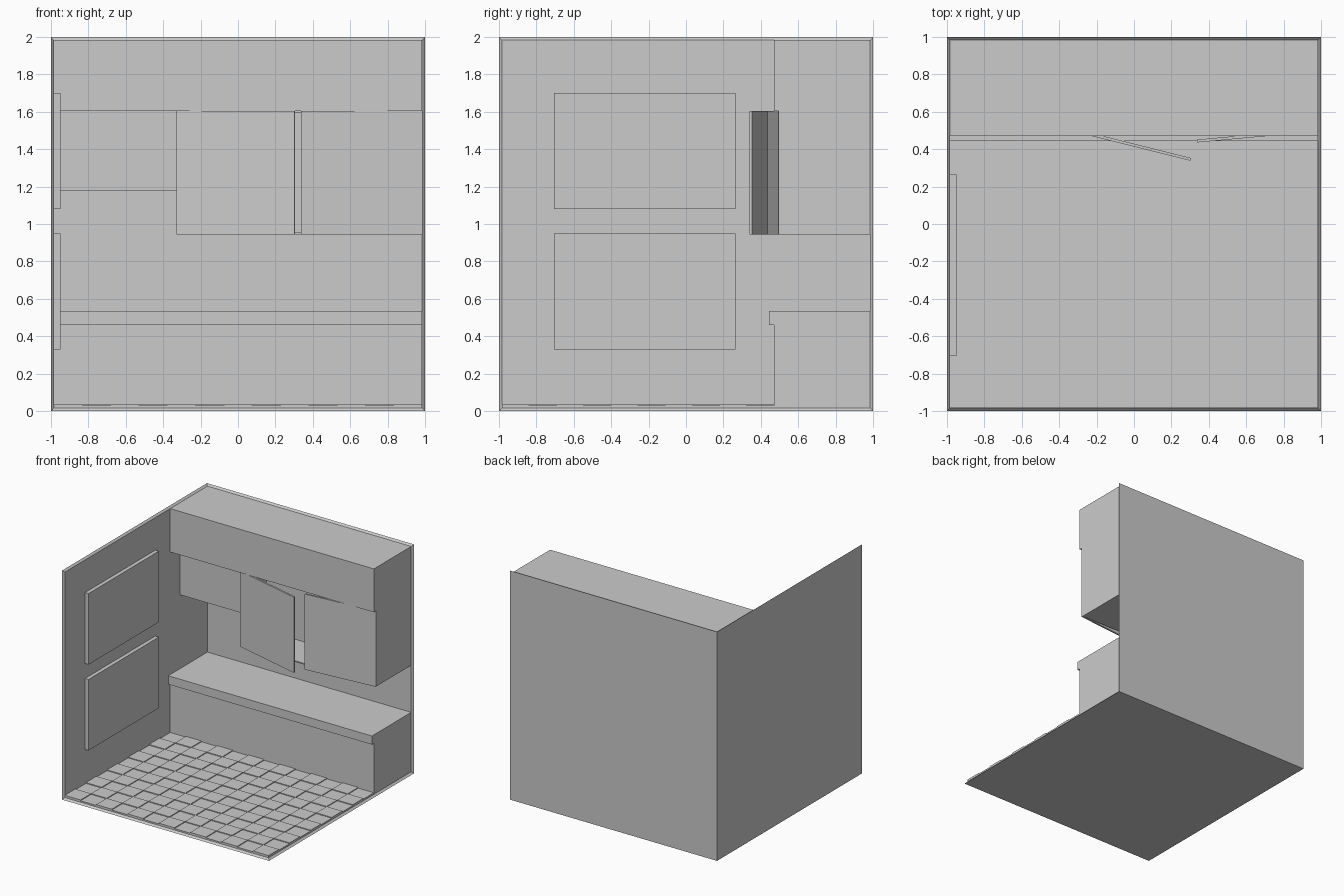
import bpy, bmesh, math
from mathutils import Matrix, Vector

if "Cube" in bpy.data.objects:
    bpy.data.objects.remove(bpy.data.objects["Cube"])

T = 0.016          # wall thickness
E = 1 - T          # inner face distance


def finish(name, bm):
    bmesh.ops.recalc_face_normals(bm, faces=bm.faces)
    me = bpy.data.meshes.new(name)
    bm.to_mesh(me)
    bm.free()
    ob = bpy.data.objects.new(name, me)
    bpy.context.collection.objects.link(ob)
    return ob


def add_box(bm, x, y, z):
    lo, hi = Vector((x[0], y[0], z[0])), Vector((x[1], y[1], z[1]))
    m = Matrix.Translation((lo + hi) / 2) @ Matrix.Diagonal((*(hi - lo), 1))
    bmesh.ops.create_cube(bm, size=1, matrix=m)


def box(name, x, y, z):
    bm = bmesh.new()
    add_box(bm, x, y, z)
    return finish(name, bm)


# Room corner: floor, left wall and back wall with mitred rims
bm = bmesh.new()
shells = []
for s in (1, E):
    v = {(i, j, k): bm.verts.new((i * s, j * s, 1 + k * s))
         for i in (-1, 1) for j in (-1, 1) for k in (-1, 1) if (i, j, k) != (1, -1, 1)}
    ring = [(-1, -1), (1, -1), (1, 1), (-1, 1)]
    bm.faces.new([v[a, b, -1] for a, b in ring])
    bm.faces.new([v[-1, a, b] for a, b in ring])
    bm.faces.new([v[a, 1, b] for a, b in ring])
    shells.append(v)
outer, inner = shells
rim = [(1, -1, -1), (1, 1, -1), (1, 1, 1), (-1, 1, 1), (-1, -1, 1), (-1, -1, -1)]
for a, b in zip(rim, rim[1:] + rim[:1]):
    bm.faces.new([outer[a], outer[b], inner[b], inner[a]])
finish("room_shell", bm)

# Checkerboard floor tiles, alternate tiles slightly raised
bm = bmesh.new()
cols, rows, y0, y1 = 13, 10, -E, 0.47
dx, dy = 2 * E / cols, (y1 - y0) / rows
for i in range(cols):
    for j in range(rows):
        top = 0.029 if (i + j) % 2 else 0.036
        add_box(bm, (-E + i * dx, -E + (i + 1) * dx),
                (y0 + j * dy, y0 + (j + 1) * dy), (T, top))
finish("floor_tiles", bm)

# Lower cabinet and worktop
box("base_cabinet", (-E, E), (0.47, E), (T, 0.46))
box("worktop", (-E, E), (0.443, E), (0.46, 0.535))

# Overhead bulkhead and short cabinet on the left
box("bulkhead", (-E, E), (0.47, E), (1.605, 2 - T))
box("short_wall_cabinet", (-E, -0.325), (0.605, E), (1.18, 1.605))

# Open wall cabinet, hollowed from its front face
bm = bmesh.new()
add_box(bm, (-0.325, E), (0.51, E), (0.945, 1.605))
bm.normal_update()
front = min(bm.faces, key=lambda f: f.calc_center_median().y)
bmesh.ops.inset_region(bm, faces=[front], thickness=0.015)
hole = bmesh.ops.extrude_face_region(bm, geom=[front])["geom"]
bmesh.ops.translate(bm, vec=(0, 0.33, 0),
                    verts=[g for g in hole if isinstance(g, bmesh.types.BMVert)])
if front.is_valid:
    bmesh.ops.delete(bm, geom=[front], context='FACES')
finish("wall_cabinet", bm)

# Cabinet doors, each hinged at its outer edge and left ajar
for name, hinge, side, angle in (("left_door", -0.325, 1, -14), ("right_door", E, -1, 5.2)):
    door = box(name, sorted((0, side * 0.65)), (-0.015, 0), (0.945, 1.605))
    door.location = (hinge, 0.51, 0)
    door.rotation_euler.z = math.radians(angle)

# Panels on the left wall
for name, z in (("lower_wall_panel", 0.33), ("upper_wall_panel", 1.08)):
    box(name, (-E, -0.95), (-0.705, 0.265), (z, z + 0.62))
